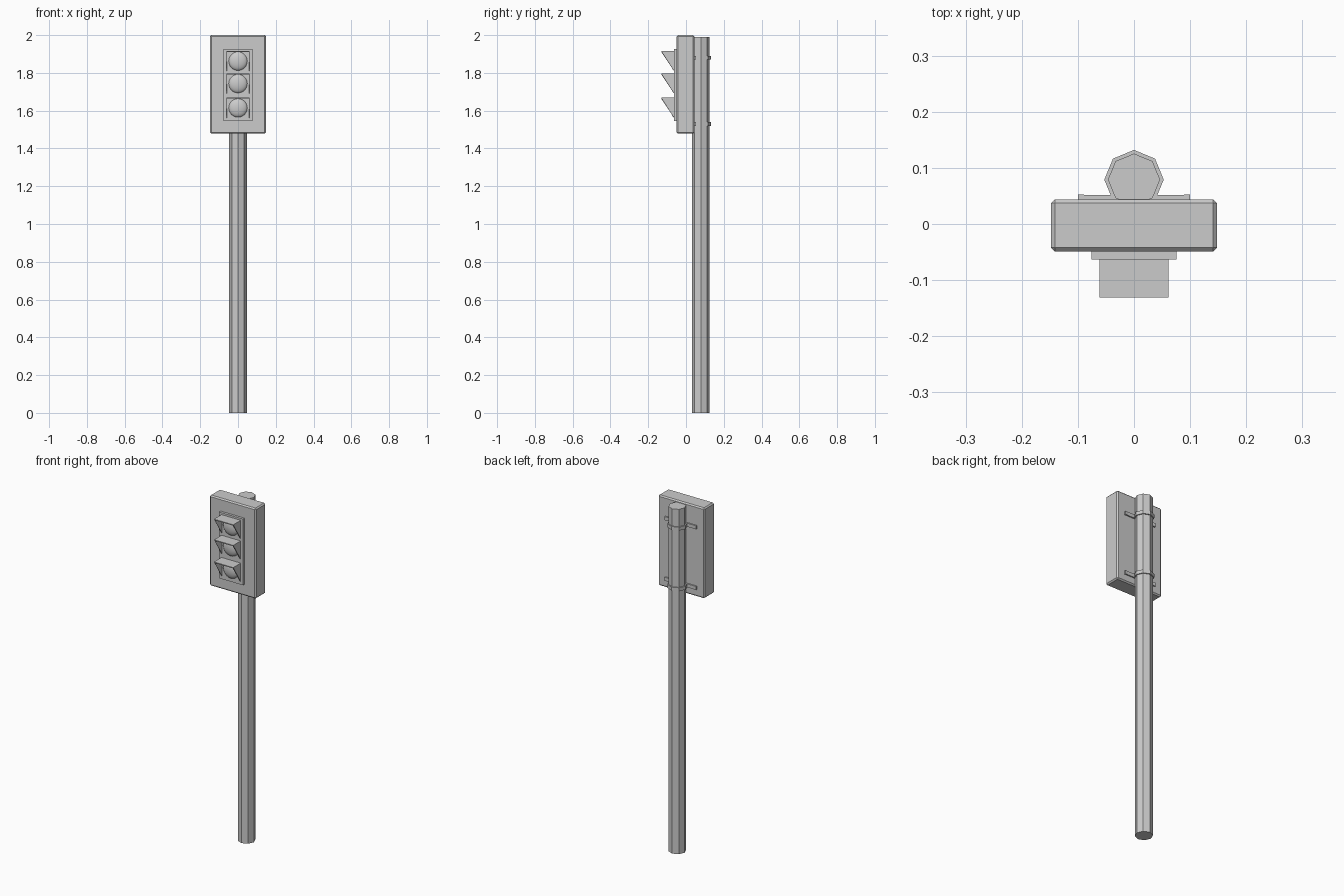
import bpy, bmesh, math
from mathutils import Matrix

if "Cube" in bpy.data.objects:
    bpy.data.objects.remove(bpy.data.objects["Cube"])


def make_object(name, bm):
    bmesh.ops.recalc_face_normals(bm, faces=bm.faces)
    mesh = bpy.data.meshes.new(name)
    bm.to_mesh(mesh)
    bm.free()
    ob = bpy.data.objects.new(name, mesh)
    bpy.context.collection.objects.link(ob)
    return ob


def box(name, x, y0, y1, z0, z1, bevel=0):
    bm = bmesh.new()
    m = Matrix.Translation((0, (y0 + y1) / 2, (z0 + z1) / 2)) @ Matrix.Diagonal((2 * x, y1 - y0, z1 - z0, 1))
    bmesh.ops.create_cube(bm, size=1, matrix=m)
    if bevel:
        bmesh.ops.bevel(bm, geom=bm.edges[:], offset=bevel, segments=1, affect='EDGES')
    return make_object(name, bm)


def prism(name, profile, z0, z1):
    bm = bmesh.new()
    face = bm.faces.new([bm.verts.new((x, y, z0)) for x, y in profile])
    ext = bmesh.ops.extrude_face_region(bm, geom=[face])
    verts = [g for g in ext['geom'] if isinstance(g, bmesh.types.BMVert)]
    bmesh.ops.translate(bm, verts=verts, vec=(0, 0, z1 - z0))
    return make_object(name, bm)


POLE_Y = 0.079


def ring(r, i0, i1):
    return [(r * math.cos(i * math.pi / 4), POLE_Y + r * math.sin(i * math.pi / 4)) for i in range(i0, i1)]


# Octagonal pole and signal housing
prism("pole", ring(0.0465, 0, 8), 0, 1.99)
box("housing", 0.148, -0.049, 0.044, 1.478, 2.0, 0.007)

# Clamps that wrap round the pole, with flat mounting tabs
clamp = ([(0.1, 0.043), (0.1, 0.053), (0.082, 0.0515), (0.0415, 0.0515)] + ring(0.053, 0, 5)
         + [(-0.0415, 0.0515), (-0.082, 0.0515), (-0.1, 0.053), (-0.1, 0.043)])
for label, z in (("upper", 1.88), ("lower", 1.53)):
    prism(label + "_clamp", clamp, z - 0.01, z + 0.01)

# Raised plate behind the lamps
box("lamp_plate", 0.076, -0.063, -0.045, 1.545, 1.927)


def visor(name, top, bottom):
    # Open hood: a top sheet and two triangular cheeks
    bm = bmesh.new()
    back, tip, w = -0.062, -0.131, 0.0615
    sides = []
    for s in (-1, 1):
        tri = [bm.verts.new(p) for p in ((s * w, back, top), (s * w, tip, top), (s * w, back, bottom))]
        bm.faces.new(tri)
        sides.append(tri)
    (a, b, _), (c, d, _) = sides
    bm.faces.new((a, b, d, c))
    ob = make_object(name, bm)
    # make the hood face outward before thickening inward
    top_face = ob.data.polygons[2]
    if top_face.normal.z < 0:
        ob.data.flip_normals()
    mod = ob.modifiers.new("thickness", 'SOLIDIFY')
    mod.thickness = 0.004
    mod.offset = -1
    mod.use_even_offset = True


def lens(name, z):
    # Shallow smooth dome
    bm = bmesh.new()
    m = (Matrix.Translation((0, -0.061, z)) @ Matrix.Diagonal((1, 0.4, 1, 1))
         @ Matrix.Rotation(math.pi / 2, 4, 'X'))
    bmesh.ops.create_uvsphere(bm, u_segments=24, v_segments=12, radius=0.05, matrix=m)
    for f in bm.faces:
        f.smooth = True
    make_object(name, bm)


# Three lamps, each with its hood
for label, top, bottom in (("top", 1.916, 1.808), ("middle", 1.797, 1.689), ("bottom", 1.669, 1.560)):
    visor(label + "_visor", top, bottom)
    lens(label + "_lens", (top + bottom) / 2)
